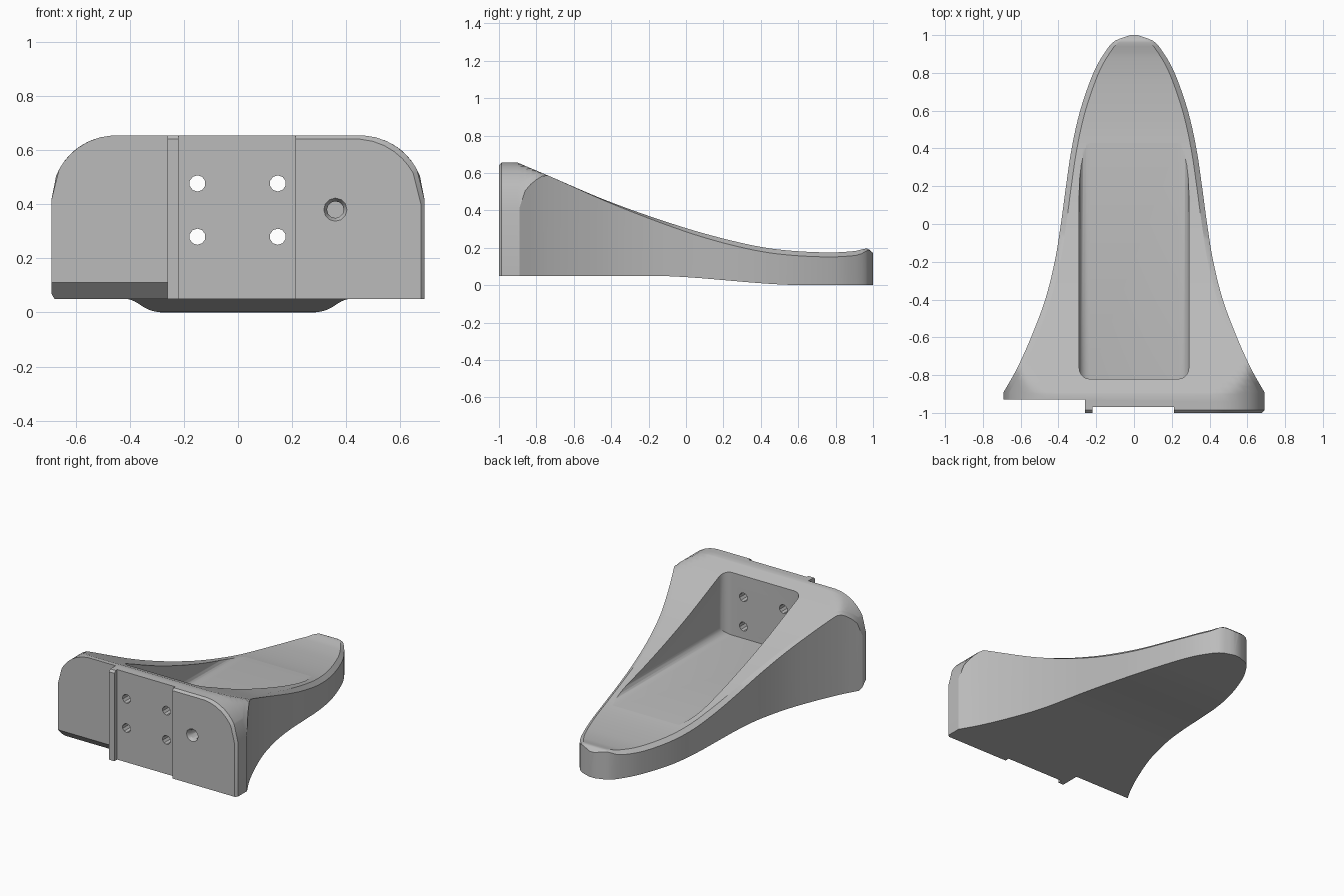
import bpy, bmesh, math
from mathutils import Matrix, Vector

old = bpy.data.objects.get("Cube")
if old:
    bpy.data.objects.remove(old)

grey = bpy.data.materials.new("light grey")
grey.use_nodes = True
grey.diffuse_color = (0.5, 0.5, 0.5, 1)
grey.node_tree.nodes["Principled BSDF"].inputs["Base Color"].default_value = (0.5, 0.5, 0.5, 1)

# Guide curves along the length: half width and top height
WIDTH = [(-0.89, .69), (-.77, .622), (-.6, .545), (-.4, .47), (-.2, .42), (0, .387),
         (.2, .36), (.4, .33), (.6, .285), (.8, .215), (.9, .16), (.97, .1), (1, .02)]
TOP = [(-0.9, .655), (-.77, .6), (-.4, .443), (0, .305), (.3, .225), (.5, .19),
       (.75, .175), (.9, .182), (.97, .195), (1, .172)]


def curve(pts, y):
    """Smooth interpolation through the guide points."""
    if y <= pts[0][0]:
        return pts[0][1]
    n = len(pts)

    def slope(i):
        a, b = pts[max(i - 1, 0)], pts[min(i + 1, n - 1)]
        return (b[1] - a[1]) / (b[0] - a[0])
    for i in range(n - 1):
        (y0, v0), (y1, v1) = pts[i], pts[i + 1]
        if y <= y1 + 1e-9:
            h = y1 - y0
            t = (y - y0) / h
            return ((2*t**3 - 3*t*t + 1) * v0 + (t**3 - 2*t*t + t) * h * slope(i)
                    + (3*t*t - 2*t**3) * v1 + (t**3 - t*t) * h * slope(i + 1))
    return pts[-1][1]


def smooth(a, b, y):
    t = min(max((y - a) / (b - a), 0), 1)
    return t * t * (3 - 2 * t)


def make(name, bm):
    bmesh.ops.recalc_face_normals(bm, faces=bm.faces[:])
    mesh = bpy.data.meshes.new(name)
    bm.to_mesh(mesh)
    bm.free()
    mesh.materials.append(grey)
    ob = bpy.data.objects.new(name, mesh)
    bpy.context.collection.objects.link(ob)
    return ob


def section(y):
    """Cross-section ring: flat base, upright sides, rounded shoulders."""
    inset = 0.014 if y < -0.995 else 0
    w = curve(WIDTH, y) - inset
    top = min(curve(TOP, y), 0.655) - inset
    base = 0.05 * (1 - smooth(-0.2, 0.65, y))
    lip = 0.024 * smooth(-0.75, 0.3, y) * (1 - smooth(0.93, 1, y))
    radius = 0.24
    half = []
    xs = [w, w - min(0.028, w * 0.3)]
    flat = min(0.45 - inset, w * 0.6)
    xs += [flat + (xs[1] - flat) * math.cos(k * math.pi / 16) for k in range(1, 9)]
    for i, x in enumerate(xs):
        dx = min(max(x - 0.45 + inset, 0), radius)
        arc = 0.655 - inset - radius + math.sqrt(radius**2 - dx**2)
        half.append((x, min(top - (lip if i == 0 else 0), arc)))
    ring = [(w, base)] + half
    return [Vector((x, y, z)) for x, z in ring] + [Vector((-x, y, z)) for x, z in reversed(ring)]


# Main body lofted from front to tail
ys = [-1, -0.986, -0.94, -0.9] + [-0.89 + k * 0.03 for k in range(62)] + [.96, .97, .98, .99, 1]
bm = bmesh.new()
rings = [[bm.verts.new(p) for p in section(y)] for y in ys]
for a, b in zip(rings, rings[1:]):
    for i in range(len(a)):
        j = (i + 1) % len(a)
        bm.faces.new((a[i], a[j], b[j], b[i]))
bm.faces.new(rings[0])
bm.faces.new(rings[-1])
body = make("wedge_body", bm)


def box(name, x0, x1, y0, y1, z0, z1, radius=0, choose=None):
    bm = bmesh.new()
    bmesh.ops.create_cube(bm, size=1)
    for v in bm.verts:
        v.co = Vector(((x0 + x1) / 2 + v.co.x * (x1 - x0), (y0 + y1) / 2 + v.co.y * (y1 - y0),
                       (z0 + z1) / 2 + v.co.z * (z1 - z0)))
    if radius:
        edges = [e for e in bm.edges if choose((e.verts[0].co + e.verts[1].co) / 2)]
        bmesh.ops.bevel(bm, geom=edges, offset=radius, segments=5, profile=0.5, affect='EDGES')
    return make(name, bm)


def drill(name, x, z, y0, y1, r0, r1, sides=12):
    bm = bmesh.new()
    bmesh.ops.create_cone(bm, cap_ends=True, segments=sides, radius1=r1, radius2=r0, depth=y1 - y0)
    bm.transform(Matrix.Translation((x, (y0 + y1) / 2, z)) @ Matrix.Rotation(math.pi / 2, 4, 'X'))
    return make(name, bm)


def cut(cutter):
    mod = body.modifiers.new("cut", 'BOOLEAN')
    mod.operation, mod.solver, mod.object = 'DIFFERENCE', 'EXACT', cutter
    bpy.context.view_layer.objects.active = body
    bpy.ops.object.modifier_apply(modifier=mod.name)
    bpy.data.objects.remove(cutter)


# Deep pocket with rounded front corners and floor edges
cut(box("pocket", -.29, .29, -.82, .75, .2, 1, 0.055,
        lambda c: c.y < -.8 and abs(c.x) > .2 or c.z < .21 and abs(c.x) > .2))

# Stepped front face: right panel and central mounting plate set back, rib between
cut(box("right_panel_recess", -1, -.26, -1.2, -.93, -.2, 1))
cut(box("plate_recess", -.22, .212, -1.2, -.97, -.2, 1))

# Sloped lower edge under the right panel
bm = bmesh.new()
tri = [(-.95, .13), (-.95, .03), (-.85, .03)]
ends = [[bm.verts.new((x, y, z)) for y, z in tri] for x in (-.8, -.26)]
for i in range(3):
    j = (i + 1) % 3
    bm.faces.new((ends[0][i], ends[0][j], ends[1][j], ends[1][i]))
for end in ends:
    bm.faces.new(end)
cut(make("lower_edge_slope", bm))

# Four mounting holes and one blind countersunk hole
for x in (-.15, .147):
    for z in (.28, .477):
        cut(drill("mount_hole", x, z, -1.1, -.75, .03, .03, 10))
cut(drill("pilot_hole", .36, .38, -1.05, -.9, .031, .031))
cut(drill("countersink", .36, .38, -1.002, -.98, .044, .031))

# Smooth shading with crisp edges
for o in bpy.context.selected_objects:
    o.select_set(False)
body.select_set(True)
bpy.context.view_layer.objects.active = body
bpy.ops.object.shade_smooth_by_angle(angle=math.radians(30))
